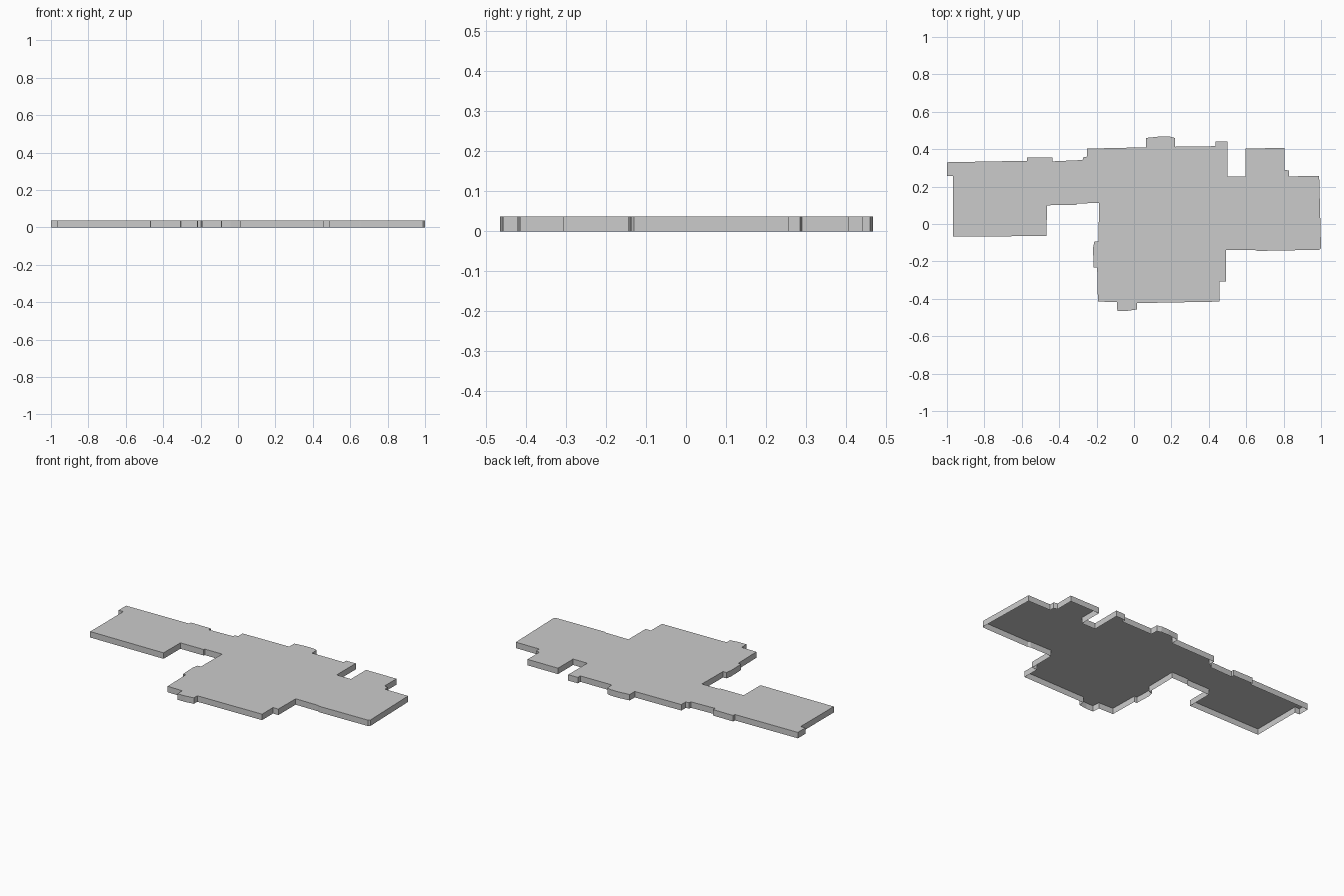
import bpy
import bmesh

HEIGHT = 0.037

default_cube = bpy.data.objects.get("Cube")
if default_cube:
    bpy.data.objects.remove(default_cube, do_unlink=True)

# One plain grey for the whole floor plan
grey = bpy.data.materials.new("plain grey")
grey.use_nodes = True
grey_colour = (0.6, 0.6, 0.6, 1)
grey.diffuse_color = grey_colour
grey.node_tree.nodes["Principled BSDF"].inputs["Base Color"].default_value = grey_colour

# Outline, clockwise: back edge of the left-hand wing with its shallow bay
back_wing = [(-1, .33), (-.573, .338), (-.573, .355), (-.435, .355),
             (-.435, .335), (-.275, .342), (-.27, .358), (-.25, .36)]

# Back edge of the main hall with its curved bay and corner step
back_hall = [(-.25, .403), (.065, .41), (.065, .46), (.14, .468), (.19, .468),
             (.218, .46), (.22, .413), (.435, .416), (.435, .44), (.5, .442)]

# Notch, rear room and side room
side_rooms = [(.5, .255), (.597, .255), (.597, .404), (.805, .406), (.805, .29),
              (.83, .285), (.83, .255), (.99, .256), (1, -.13), (.99, -.138),
              (.66, -.144), (.645, -.138)]

# Front edge of the main hall with its small porch
front_hall = [(.493, -.138), (.492, -.307), (.456, -.307), (.456, -.415),
              (.017, -.423), (.017, -.457), (-.04, -.465), (-.089, -.465),
              (-.092, -.417), (-.193, -.415)]

# Side bay, link passage and front edge of the wing
front_wing = [(-.197, -.232), (-.216, -.232), (-.219, -.13), (-.212, -.093),
              (-.19, -.093), (-.187, .112), (-.305, .11), (-.307, .102),
              (-.466, .1), (-.467, -.064), (-.968, -.068), (-.968, .257), (-1, .257)]

outline = back_wing + back_hall + side_rooms + front_hall + front_wing
outline.reverse()  # counter-clockwise, so that faces point up and outward


def add_part(name, build):
    """Make a flat-shaded grey object whose geometry is filled in by build."""
    bm = bmesh.new()
    build(bm)
    mesh = bpy.data.meshes.new(name)
    bm.to_mesh(mesh)
    bm.free()
    mesh.materials.append(grey)
    part = bpy.data.objects.new(name, mesh)
    bpy.context.collection.objects.link(part)
    return part


def ring(bm, z):
    return [bm.verts.new((x, y, z)) for x, y in outline]


def build_deck(bm):
    bm.faces.new(ring(bm, HEIGHT))


def build_walls(bm):
    lower, upper = ring(bm, 0), ring(bm, HEIGHT)
    for i in range(len(outline)):
        j = (i + 1) % len(outline)
        bm.faces.new((lower[i], lower[j], upper[j], upper[i]))


# Flat top sheet and the skirt of walls below it, open underneath
add_part("top_deck", build_deck)
add_part("perimeter_walls", build_walls)
